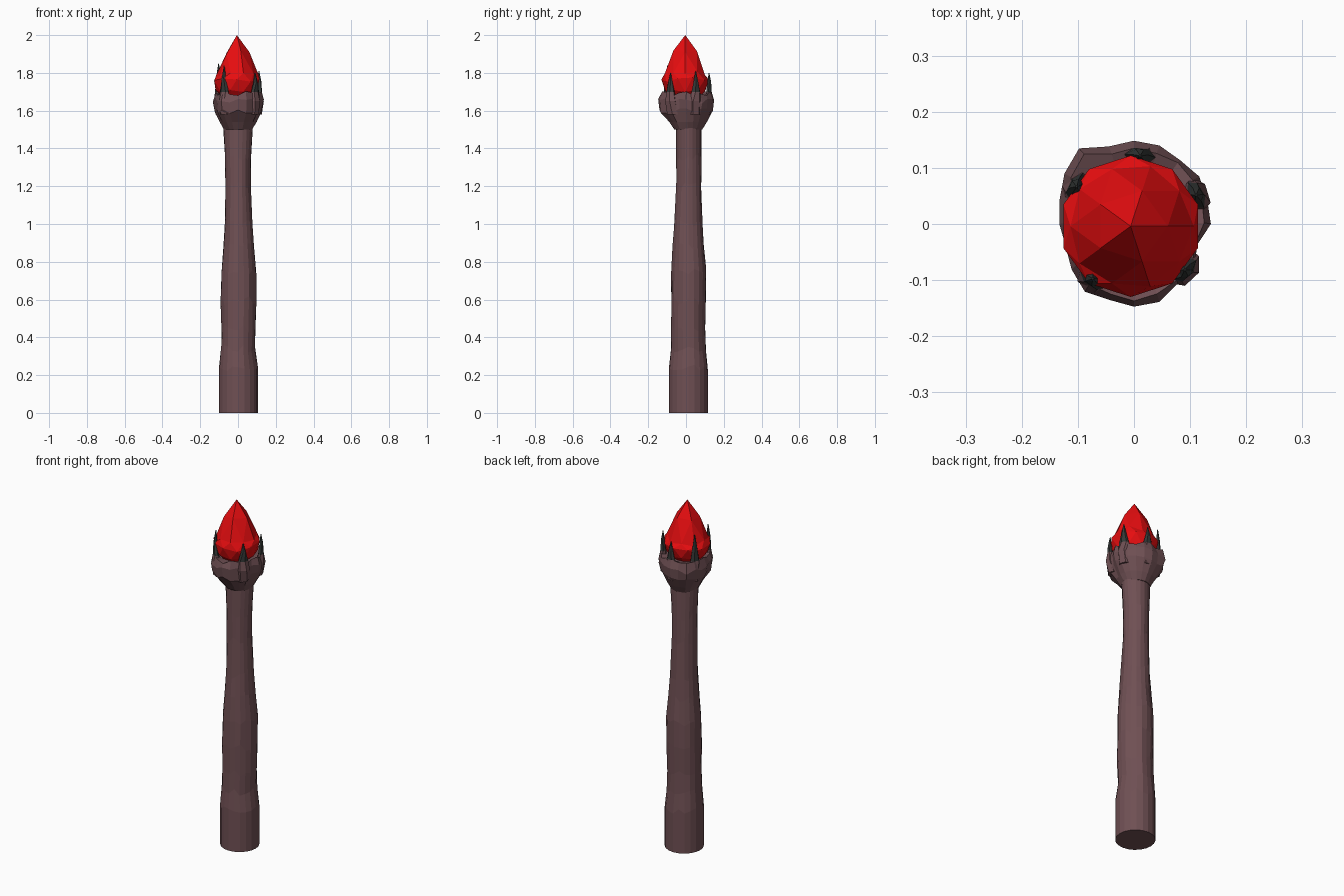
import bpy, bmesh, math, random
from mathutils import Vector

if "Cube" in bpy.data.objects:
    bpy.data.objects.remove(bpy.data.objects["Cube"])

random.seed(4)


def material(name, rgb):
    m = bpy.data.materials.new(name)
    m.diffuse_color = (*rgb, 1)
    m.use_nodes = True
    m.node_tree.nodes["Principled BSDF"].inputs["Base Color"].default_value = m.diffuse_color
    return m


wood = material("dark wood", (0.16, 0.08, 0.088))
claw_grey = material("claw grey", (0.035, 0.04, 0.038))
red = material("crystal red", (0.8, 0.004, 0.005))


def finish(name, bm, mats):
    bmesh.ops.recalc_face_normals(bm, faces=bm.faces)
    me = bpy.data.meshes.new(name)
    bm.to_mesh(me)
    bm.free()
    for m in mats:
        me.materials.append(m)
    ob = bpy.data.objects.new(name, me)
    bpy.context.collection.objects.link(ob)
    return ob


def loft(bm, rings, caps=True):
    loops = [[bm.verts.new(p) for p in r] for r in rings]
    n = len(loops[0])
    for a, b in zip(loops, loops[1:]):
        for i in range(n):
            j = (i + 1) % n
            bm.faces.new((a[i], a[j], b[j], b[i]))
    if caps:
        bm.faces.new(loops[0][::-1])
        bm.faces.new(loops[-1])


# Handle: slightly gnarled shaft; z, centre x, centre y, radius x, radius y
stations = [(0, .002, .013, .103, .103), (.24, .002, .013, .103, .103),
            (.34, 0, .013, .091, .094), (.45, .002, .012, .091, .092),
            (.6, .003, .013, .093, .093), (.75, .003, .014, .092, .091),
            (.88, .003, .013, .081, .082), (1.0, .002, .013, .073, .074),
            (1.2, 0, .014, .067, .067), (1.35, -.001, .015, .069, .066),
            (1.52, 0, .015, .079, .067)]
N = 20
rings = []
for k, (z, cx, cy, rx, ry) in enumerate(stations):
    wob = .03 if 1 < k < 10 else 0
    ring = []
    for i in range(N):
        a = math.tau * i / N
        s = 1 + random.uniform(-wob, wob)
        dz = random.uniform(-.02, .02) if 0 < k < 10 else 0
        ring.append((cx + rx * s * math.cos(a), cy + ry * s * math.sin(a), z + dz))
    rings.append(ring)
bm = bmesh.new()
loft(bm, rings)
finish("handle", bm, [wood])

# Cup: knobbly bowl, outline radius every 18 degrees counter-clockwise from +x
outline = [.136, .14, .144, .142, .146, .151, .144, .168, .158, .137,
           .132, .128, .14, .152, .147, .150, .150, .136, .136, .122]
levels = [(1.50, 0), (1.54, .35), (1.60, .87), (1.65, 1), (1.69, .82)]
rings = []
for k, (z, f) in enumerate(levels):
    ring = []
    for i, r in enumerate(outline):
        a = math.tau * i / N
        rad = .074 + (r - .074) * f
        if 0 < k:
            rad += random.uniform(-.005, .003)
        dz = random.uniform(-.014, .014) if k > 1 else 0
        ring.append((rad * math.cos(a), rad * math.sin(a) + .012 * (1 - f), z + dz))
    rings.append(ring)
rings.append([(.095 * math.cos(math.tau * i / N), .095 * math.sin(math.tau * i / N), 1.68)
              for i in range(N)])
bm = bmesh.new()
loft(bm, rings)
finish("cup", bm, [wood])

# Claws: angle, tip height; wooden finger with a dark pointed nail
for k, (deg, top) in enumerate([(25, 1.81), (85, 1.80), (147, 1.85), (233, 1.84), (318, 1.80)]):
    a = math.radians(deg)
    out, side = Vector((math.cos(a), math.sin(a), 0)), Vector((-math.sin(a), math.cos(a), 0))
    path = [(.105, 1.58, .035, .030), (.122, 1.65, .035, .024), (.122, 1.70, .027, .015),
            (.124, .5 * (1.70 + top), .014, .011), (.122, top, .002, .002)]
    rings = []
    for r, z, w, d in path:
        c = out * r + Vector((0, 0, z))
        tw = random.uniform(-.3, .3)
        rings.append([c + side * (w * math.cos(math.tau * i / 6 + tw))
                      + out * (d * math.sin(math.tau * i / 6 + tw)) for i in range(6)])
    bm = bmesh.new()
    loft(bm, rings)
    for f in bm.faces:
        f.material_index = int(f.calc_center_median().z > 1.70)
    finish(f"claw_{k + 1}", bm, [wood, claw_grey])

# Crystal: faceted ball drawn up to a point
bm = bmesh.new()
bmesh.ops.create_icosphere(bm, subdivisions=2, radius=1)
for v in bm.verts:
    x, y, z = v.co
    h = .235 * z ** 2.9 if z > 0 else .125 * z
    s = .126
    v.co = (x * s - .006, y * s - .004, 1.765 + h)
    if 0 <= z < .95:
        v.co.z += random.uniform(-.012, .012)
finish("crystal", bm, [red])
